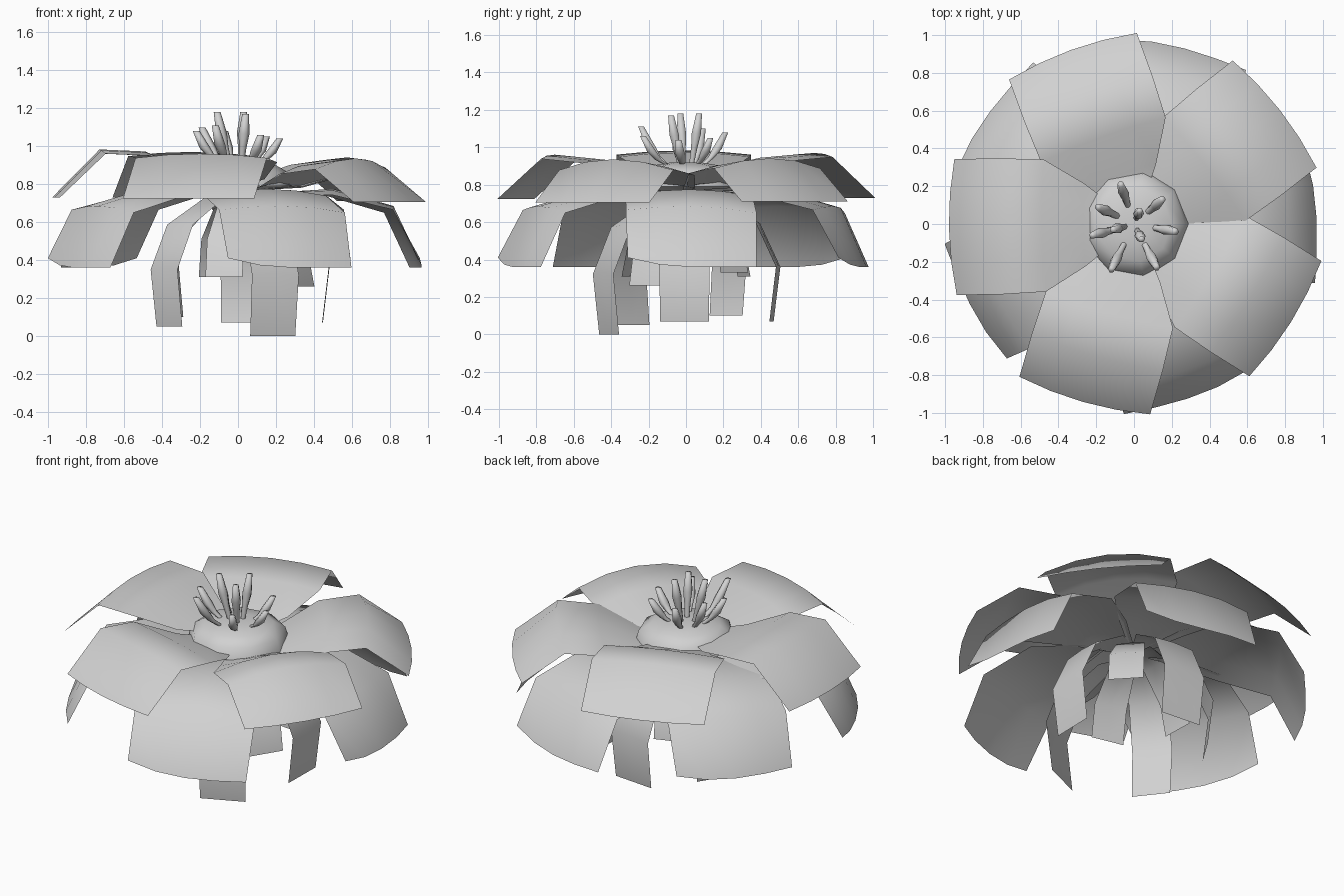
import bpy
import bmesh
import math
from mathutils import Vector, Matrix

cube = bpy.data.objects.get("Cube")
if cube:
    bpy.data.objects.remove(cube, do_unlink=True)

grey = bpy.data.materials.new("pale_grey")
grey.use_nodes = True
COLOUR = (0.64, 0.64, 0.64, 1)
grey.diffuse_color = COLOUR
grey.node_tree.nodes["Principled BSDF"].inputs["Base Color"].default_value = COLOUR


def finish(bm, name):
    mesh = bpy.data.meshes.new(name)
    bmesh.ops.recalc_face_normals(bm, faces=bm.faces)
    bm.to_mesh(mesh)
    bm.free()
    mesh.materials.append(grey)
    mesh.shade_smooth()
    obj = bpy.data.objects.new(name, mesh)
    bpy.context.collection.objects.link(obj)
    return obj


def petal(name, profile, angle, lift=0, bulge=(0.035, 0.035), camber=0.03, flare=0,
          drop=0, width=1, length=1, across=4):
    """Thin sheet: profile rows are (reach, height, half width)."""
    bm = bmesh.new()
    rows = []
    last = len(profile) - 1
    for i, (reach, height, half) in enumerate(profile):
        t = i / last
        row = []
        for j in range(across + 1):
            s = 2 * j / across - 1
            x = reach * length - bulge[s > 0] * t * s * s
            z = height + lift - camber * s * s * math.sin(math.pi * t ** 1.5) - drop * t ** 2
            if s < 0:
                z += flare * s * s * t ** 4  # one tip corner curls up
            row.append(bm.verts.new((x, s * half * width, z)))
        rows.append(row)
    for a, b in zip(rows, rows[1:]):
        for j in range(across):
            bm.faces.new((a[j], b[j], b[j + 1], a[j + 1]))
    bmesh.ops.rotate(bm, verts=bm.verts, matrix=Matrix.Rotation(math.radians(angle), 3, 'Z'))
    return finish(bm, name)


def lathe(name, rings, sides, path=lambda h: Vector((0, 0, h))):
    """Tube of (radius, height) rings following a path, closed at the top."""
    bm = bmesh.new()
    loops = []
    for radius, h in rings:
        c = path(h)
        loops.append([bm.verts.new(c + Vector((radius * math.cos(k * math.tau / sides),
                                               radius * math.sin(k * math.tau / sides), 0)))
                      for k in range(sides)])
    for a, b in zip(loops, loops[1:]):
        for k in range(sides):
            n = (k + 1) % sides
            bm.faces.new((a[k], a[n], b[n], b[k]))
    bm.faces.new(loops[-1])
    return finish(bm, name)


# Petal profiles, from the heart of the flower to the tip
UPPER = [(0.03, 0.81, 0.04), (0.27, 0.85, 0.22), (0.49, 0.95, 0.35), (0.73, 0.97, 0.36), (0.98, 0.73, 0.36)]
LOWER = [(0.03, 0.71, 0.04), (0.25, 0.76, 0.2), (0.5, 0.775, 0.34), (0.82, 0.685, 0.35), (0.967, 0.36, 0.345)]
SEPAL = [(0.03, 0.71, 0.04), (0.16, 0.73, 0.1), (0.38, 0.6, 0.13), (0.485, 0.37, 0.135), (0.45, 0.07, 0.13)]
SHORT = [(0.03, 0.69, 0.03), (0.15, 0.68, 0.08), (0.29, 0.52, 0.1), (0.33, 0.31, 0.1)]

# Upper petals: angle, lift, camber, drop
for k, (angle, lift, camber, drop) in enumerate([(38, -0.04, 0.06, -0.02), (110, 0, 0.025, 0),
                                                 (181, 0.03, 0.025, 0.03), (254, -0.015, 0.025, -0.01),
                                                 (328, -0.045, 0.065, -0.02)]):
    petal(f"upper_petal_{k + 1}", UPPER, angle, lift=lift, camber=camber, drop=drop)

# Lower petals, slightly unevenly spread
for k, angle in enumerate([2, 74, 142, 206, 287]):
    petal(f"lower_petal_{k + 1}", LOWER, angle, bulge=(0.02, 0.05), camber=0.04, flare=0.05)

# Long hanging sepals: angle, width, length, drop
for k, (angle, width, length, drop) in enumerate([(359, 1, 0.99, 0), (85, 1, 1.02, 0), (148, 0.8, 0.9, -0.03),
                                                  (218, 0.85, 1.02, 0.02), (294, 1, 1, 0.07)]):
    petal(f"long_sepal_{k + 1}", SEPAL, angle, bulge=(0, 0), camber=0.01,
          width=width, length=length, drop=drop, across=2)

# Short inner sepals: angle, length, drop
for k, (angle, length, drop) in enumerate([(43, 1.15, -0.02), (110, 1, 0), (182, 1, -0.03),
                                           (257, 1, 0), (328, 1.25, 0.05)]):
    petal(f"short_sepal_{k + 1}", SHORT, angle, bulge=(0, 0), camber=0.01,
          length=length, drop=drop, across=2)

# Domed heart
lathe("flower_heart", [(0.288, 0.79), (0.268, 0.86), (0.2, 0.9), (0.09, 0.918)], 9)

# Stamens: slim stalks swelling into blunt heads, given by their tips
tips = [(0.22, -0.04, 1.04), (0.15, 0.13, 1.05), (-0.07, 0.21, 1.08), (-0.19, 0.09, 1.1),
        (-0.22, -0.06, 1.08), (-0.12, -0.24, 1.11), (0.12, -0.23, 1.06),
        (0.03, 0.07, 1.18), (-0.11, -0.03, 1.18), (0.04, -0.08, 1.17)]
for k, tip in enumerate(tips):
    end = Vector(tip)
    base = Vector((end.x * 0.4, end.y * 0.4, 0.9))
    sag = Vector((0, 0, -0.5 * end.xy.length))
    lathe(f"stamen_{k + 1}", [(0.014, 0), (0.02, 0.4), (0.029, 0.65), (0.018, 1)], 6,
          lambda h: base.lerp(end, h) + sag * h * (1 - h))
